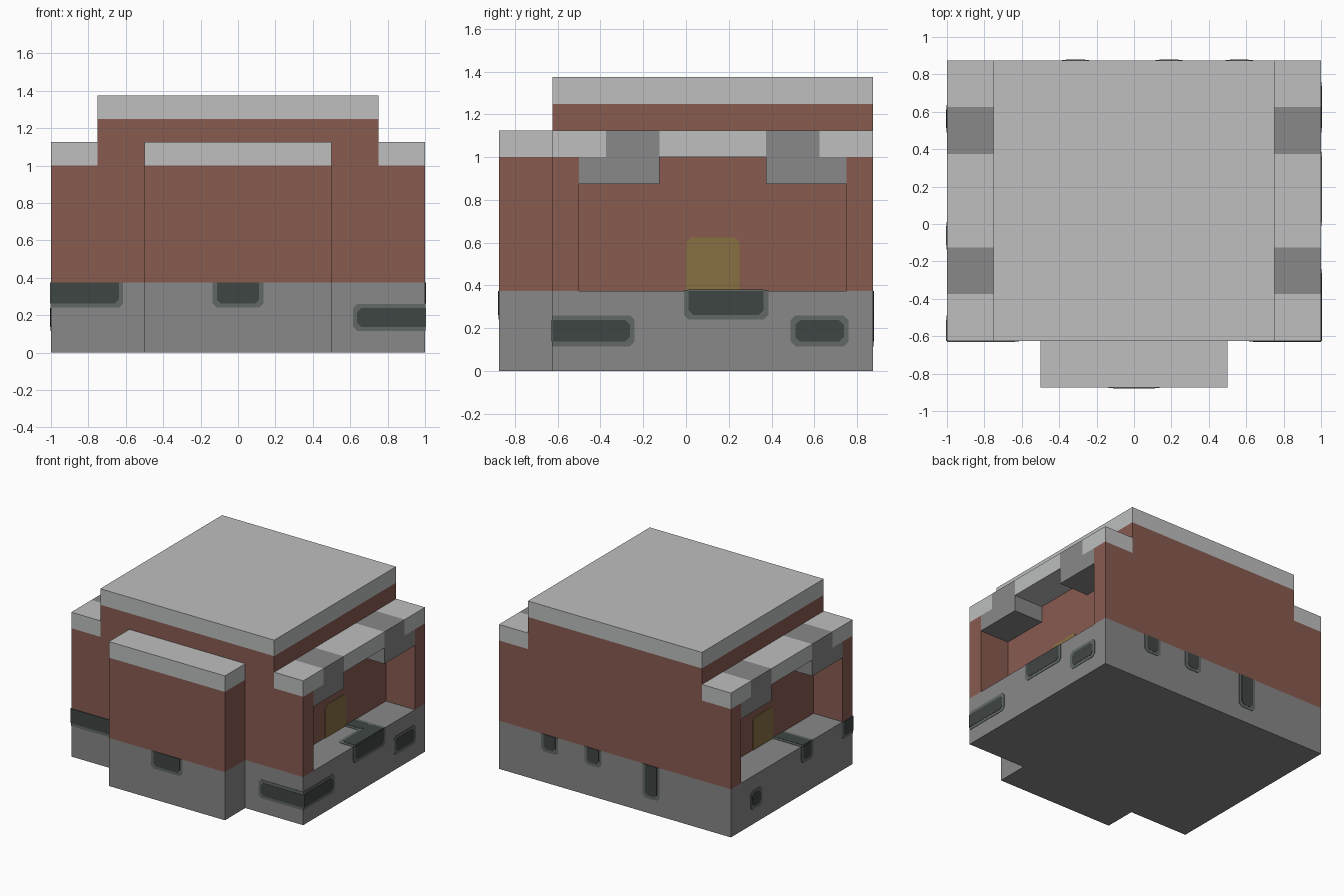
import bpy, bmesh
from mathutils import Vector

cube = bpy.data.objects.get("Cube")
if cube:
    bpy.data.objects.remove(cube, do_unlink=True)


def material(name, rgb):
    lin = [((c / 255 + 0.055) / 1.055) ** 2.4 for c in rgb] + [1]
    m = bpy.data.materials.new(name)
    m.use_nodes = True
    m.diffuse_color = lin
    bsdf = m.node_tree.nodes["Principled BSDF"]
    bsdf.inputs["Base Color"].default_value = lin
    bsdf.inputs["Roughness"].default_value = 0.9
    return m


BRICK = material("red brick", (135, 91, 80))
LIGHT = material("pale concrete", (189, 191, 190))
STONE = material("grey stone", (136, 136, 136))
DARK = material("dark slate", (63, 70, 67))
RIM = material("slate rim", (98, 105, 102))
DOOR = material("ochre door", (136, 112, 66))


def slab(name, points, offset, mat):
    """Extrude a flat polygon along an offset vector."""
    bm = bmesh.new()
    face = bm.faces.new([bm.verts.new(p) for p in points])
    ext = bmesh.ops.extrude_face_region(bm, geom=[face], use_keep_orig=True)
    verts = [e for e in ext["geom"] if isinstance(e, bmesh.types.BMVert)]
    bmesh.ops.translate(bm, verts=verts, vec=offset)
    bmesh.ops.recalc_face_normals(bm, faces=bm.faces)
    mesh = bpy.data.meshes.new(name)
    bm.to_mesh(mesh)
    bm.free()
    mesh.materials.append(mat)
    obj = bpy.data.objects.new(name, mesh)
    bpy.context.collection.objects.link(obj)
    return obj


def prism(name, outline, z0, z1, mat):
    return slab(name, [(x, y, z0) for x, y in outline], (0, 0, z1 - z0), mat)


def box(name, x, y, z, mat):
    return prism(name, [(x[0], y[0]), (x[1], y[0]), (x[1], y[1]), (x[0], y[1])], *z, mat)


def mirrored(obj):
    obj.modifiers.new("Mirror", 'MIRROR')
    return obj


def half_plan(points):
    return points + [(-x, y) for x, y in reversed(points)]


# Main heights and depths
FRONT, BACK, BAY = -0.625, 0.875, -0.875
FLOOR, EAVE, PARAPET = 0.375, 1.0, 1.125
INNER = 0.75

# Stone base and brick walls, including the front bay and side porches
prism("stone_base", half_plan([(0.5, BAY), (0.5, FRONT), (1, FRONT), (1, BACK)]), 0, FLOOR, STONE)
prism("brick_walls", half_plan([(0.5, BAY), (0.5, FRONT), (1, FRONT), (1, -0.5), (INNER, -0.5),
                                (INNER, 0.75), (1, 0.75), (1, BACK)]), FLOOR, EAVE, BRICK)
box("upper_walls", (-INNER, INNER), (FRONT, BACK), (EAVE, 1.25), BRICK)

# Roof slabs
box("main_roof", (-INNER, INNER), (FRONT, BACK), (1.25, 1.375), LIGHT)
box("bay_roof", (-0.5, 0.5), (BAY, FRONT), (EAVE, PARAPET), LIGHT)
for name, y in (("front", (FRONT, -0.375)), ("middle", (-0.125, 0.375)), ("back", (0.625, BACK))):
    mirrored(box(name + "_porch_roof", (INNER, 1), y, (EAVE, PARAPET), LIGHT))

# Stone lintels hanging under the porch roofs
for name, y, top in (("front", (-0.5, -0.125), (-0.375, -0.125)),
                     ("back", (0.375, 0.75), (0.375, 0.625))):
    mirrored(box(name + "_lintel", (INNER, 1), y, (0.875, EAVE), STONE))
    mirrored(box(name + "_lintel_cap", (INNER, 1), top, (EAVE, PARAPET), STONE))


def plate(name, place, normal, u, v, ub, vb, grow, height, mat):
    """Thin plate with clipped corners, except where it meets the face bounds."""
    def fit(span, bounds):
        out, free = [], []
        for value, limit, sign in zip(span, bounds, (-1, 1)):
            loose = abs(value - limit) > 0.001
            value += sign * grow if loose else 0
            out.append(max(bounds[0], min(bounds[1], value)))
            free.append(loose)
        return out, free

    (us, uf), (vs, vf) = fit(u, ub), fit(v, vb)
    c, pts = 0.022, []
    for i, j in ((0, 0), (1, 0), (1, 1), (0, 1)):
        a, b = us[i], vs[j]
        if uf[i] and vf[j]:
            pair = [(a + (c if i == 0 else -c), b), (a, b + (c if j == 0 else -c))]
            pts += pair if i != j else pair[::-1]
        else:
            pts.append((a, b))
    slab(name, [place(a, b) for a, b in pts], Vector(normal) * height, mat)


def stone_patch(name, place, normal, u, v, ub, vb=(0, FLOOR)):
    plate(name + "_rim", place, normal, u, v, ub, vb, 0.01, 0.003, RIM)
    plate(name, place, normal, u, v, ub, vb, -0.012, 0.005, DARK)


# Dark slate patches in the base: front and back
WIDE, DEEP = (-1, 1), (FRONT, BACK)
HIGH, LOW = (0.25, FLOOR), (0.125, 0.25)
front = lambda u, v: (u, FRONT, v)
bay = lambda u, v: (u, BAY, v)
back = lambda u, v: (u, BACK, v)
stone_patch("front_right_patch", front, (0, -1, 0), (-1, -0.625), HIGH, WIDE)
stone_patch("front_left_patch", front, (0, -1, 0), (0.625, 1), LOW, WIDE)
stone_patch("bay_patch", bay, (0, -1, 0), (-0.125, 0.125), HIGH, WIDE)
for i, (u, v) in enumerate((((0.5, 0.625), HIGH), ((0.125, 0.25), HIGH),
                            ((-0.375, -0.25), (0.125, FLOOR)))):
    stone_patch(f"back_patch_{i + 1}", back, (0, 1, 0), u, v, WIDE)

# Patches on the two sides and porch floors, and the porch doors
SIDES = {
    1: [((FRONT, -0.25), LOW), ((0, 0.375), HIGH), ((0.5, 0.75), LOW)],
    -1: [((FRONT, -0.5), HIGH), ((-0.125, 0), HIGH), ((0.5, 0.625), LOW)],
}
FLOORS = {
    1: [((0, 0.375), (0.875, 1)), ((0.25, 0.375), (INNER, 0.9))],
    -1: [((-0.125, 0), (INNER, 1))],
}
for s, side in ((1, "left"), (-1, "right")):
    wall = lambda u, v: (s, u, v)
    ground = lambda u, v: (s * v, u, FLOOR)
    inner = lambda u, v: (s * INNER, u, v)
    for i, (u, v) in enumerate(SIDES[s]):
        stone_patch(f"{side}_side_patch_{i + 1}", wall, (s, 0, 0), u, v, DEEP)
    for i, (u, v) in enumerate(FLOORS[s]):
        stone_patch(f"{side}_floor_patch_{i + 1}", ground, (0, 0, 1), u, v, (-0.5, 0.75), (INNER, 1))
    plate(f"{side}_door", inner, (s, 0, 0), (0, 0.25), (FLOOR, 0.625), (-0.5, 0.75),
          (FLOOR, EAVE), 0, 0.005, DOOR)
